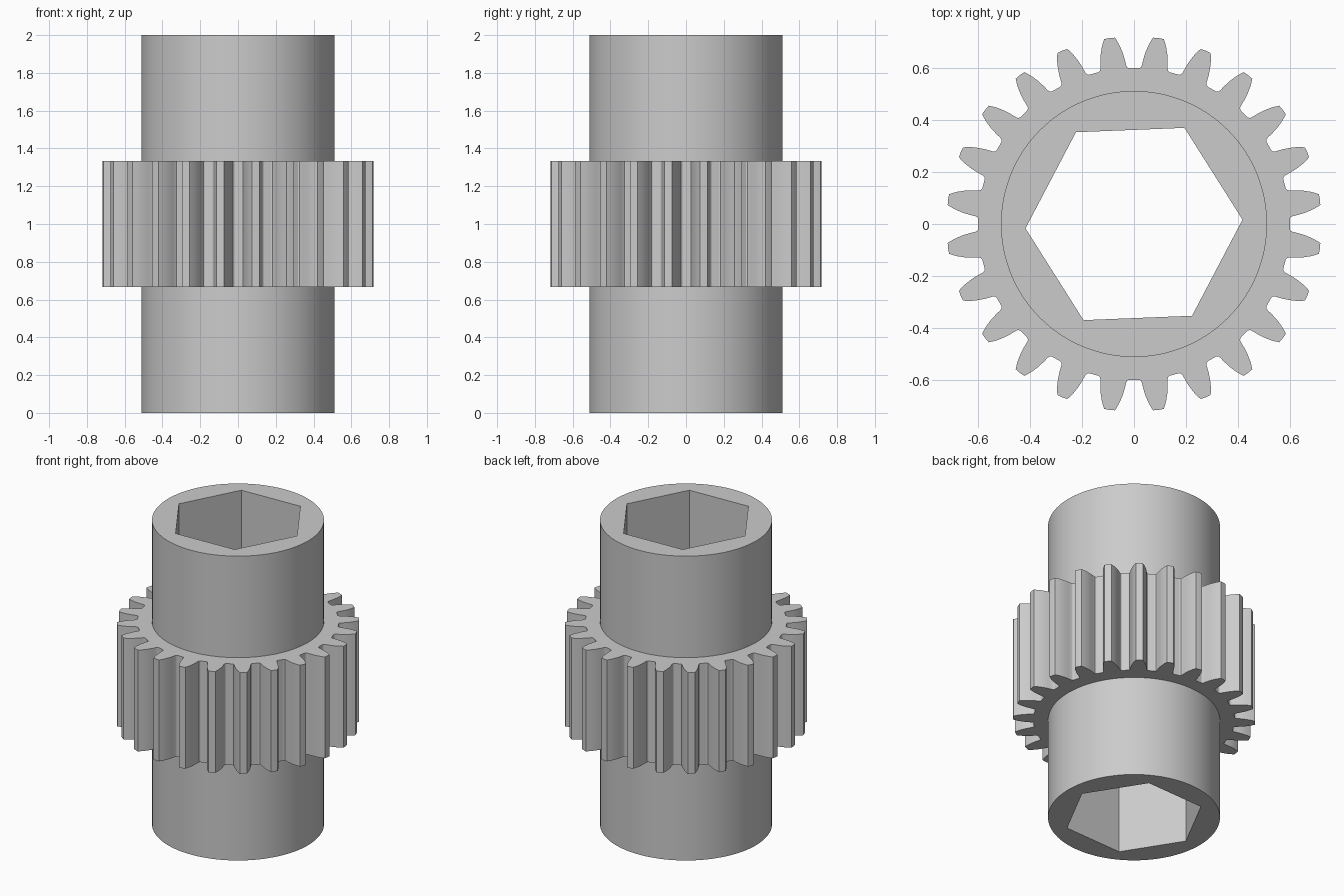
import bpy
import bmesh
from math import radians, cos, sin, atan2, tau

if "Cube" in bpy.data.objects:
    bpy.data.objects.remove(bpy.data.objects["Cube"], do_unlink=True)

# One plain grey material
GREY = (0.6, 0.6, 0.6, 1.0)
steel = bpy.data.materials.new("plain_grey")
steel.use_nodes = True
steel.diffuse_color = GREY
steel.node_tree.nodes["Principled BSDF"].inputs["Base Color"].default_value = GREY


def polygon(radius, sides, turn=0.0):
    """Regular polygon as a list of (x, y) points."""
    return [(radius * cos(turn + tau * i / sides), radius * sin(turn + tau * i / sides))
            for i in range(sides)]


def gear_outline(teeth, flank, tip_radius):
    """Closed outline of a spur gear; flank is (radius, half width) from root to tip."""
    right = [(r, -atan2(w, r)) for r, w in flank]
    left = [(r, -a) for r, a in reversed(right)]
    tooth = right + [(tip_radius, 0.0)] + left
    pitch = tau / teeth
    return [(r * cos(a + pitch * (k + 0.5)), r * sin(a + pitch * (k + 0.5)))
            for k in range(teeth) for r, a in tooth]


def extruded_ring(name, outer, hole, bottom, top):
    """Solid between two outlines, extruded upward."""
    bm = bmesh.new()
    edges = []
    for outline in (outer, hole):
        verts = [bm.verts.new((x, y, bottom)) for x, y in outline]
        edges += [bm.edges.new((v, verts[i - 1])) for i, v in enumerate(verts)]
    bmesh.ops.triangle_fill(bm, edges=edges, use_beauty=True, normal=(0, 0, 1))
    raised = bmesh.ops.extrude_face_region(bm, geom=bm.faces[:], use_keep_orig=True)
    bmesh.ops.translate(bm, vec=(0, 0, top - bottom),
                        verts=[g for g in raised["geom"] if isinstance(g, bmesh.types.BMVert)])
    bmesh.ops.recalc_face_normals(bm, faces=bm.faces[:])
    mesh = bpy.data.meshes.new(name)
    bm.to_mesh(mesh)
    bm.free()
    mesh.materials.append(steel)
    obj = bpy.data.objects.new(name, mesh)
    bpy.context.collection.objects.link(obj)
    bpy.ops.object.select_all(action="DESELECT")
    obj.select_set(True)
    bpy.context.view_layer.objects.active = obj
    bpy.ops.object.shade_smooth_by_angle(angle=radians(25))
    return obj


# Round hub with a slightly turned hexagonal bore
extruded_ring("hub", polygon(0.512, 128), polygon(0.418, 6, radians(2.3)), 0.0, 2.0)

# Toothed ring around the middle, seated into the hub wall
FLANK = [(0.6, 0.059), (0.604, 0.053), (0.612, 0.05), (0.635, 0.0475),
         (0.665, 0.042), (0.695, 0.033), (0.721, 0.021)]
extruded_ring("gear_ring", gear_outline(24, FLANK, 0.722), polygon(0.5, 128), 0.667, 1.333)
